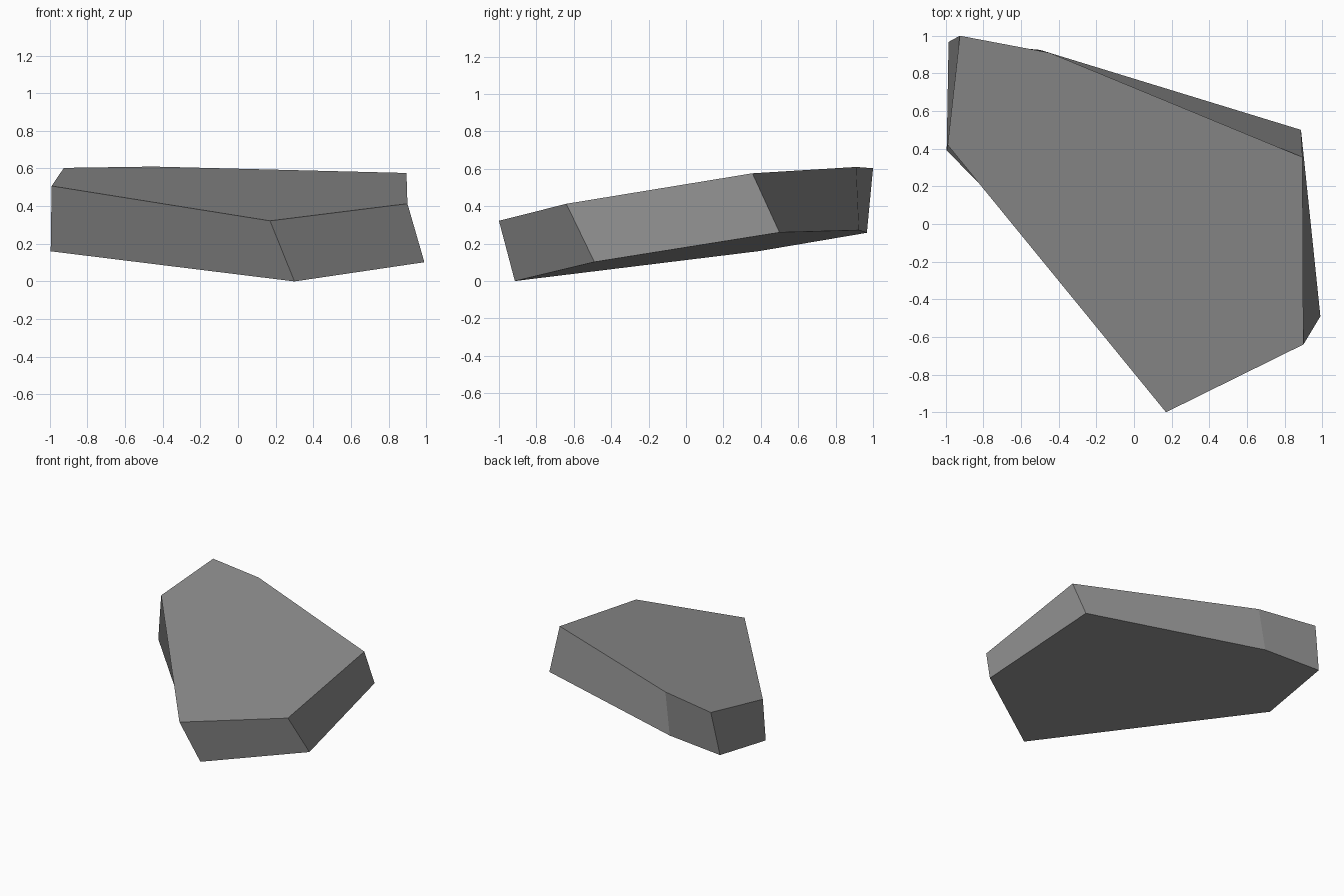
import bpy
import bmesh

old = bpy.data.objects.get("Cube")
if old:
    bpy.data.objects.remove(old, do_unlink=True)

# Stone grey
stone = bpy.data.materials.new("stone_grey")
stone.use_nodes = True
grey = (0.27, 0.27, 0.27, 1)
stone.diffuse_color = grey
stone.node_tree.nodes["Principled BSDF"].inputs["Base Color"].default_value = grey

# Matching corner rings, anticlockwise from above
top_ring = [(-0.925, 1.0, 0.603), (-0.99, 0.42, 0.507), (0.17, -1.0, 0.322),
            (0.9, -0.64, 0.413), (0.895, 0.355, 0.576), (-0.45, 0.91, 0.61)]
bottom_ring = [(-0.985, 0.967, 0.258), (-0.995, 0.39, 0.16), (0.3, -0.915, 0),
               (0.99, -0.49, 0.102), (0.887, 0.5, 0.26), (-0.5, 0.925, 0.272)]

# Slanted slab: two caps joined by a band of sides
bm = bmesh.new()
top = [bm.verts.new(p) for p in top_ring]
bottom = [bm.verts.new(p) for p in bottom_ring]
bm.faces.new(top)
bm.faces.new(bottom[::-1])
for i in range(len(top)):
    j = (i + 1) % len(top)
    bm.faces.new((top[i], bottom[i], bottom[j], top[j]))
bmesh.ops.recalc_face_normals(bm, faces=bm.faces)

mesh = bpy.data.meshes.new("rock_slab")
bm.to_mesh(mesh)
bm.free()
mesh.materials.append(stone)
slab = bpy.data.objects.new("rock_slab", mesh)
bpy.context.collection.objects.link(slab)
